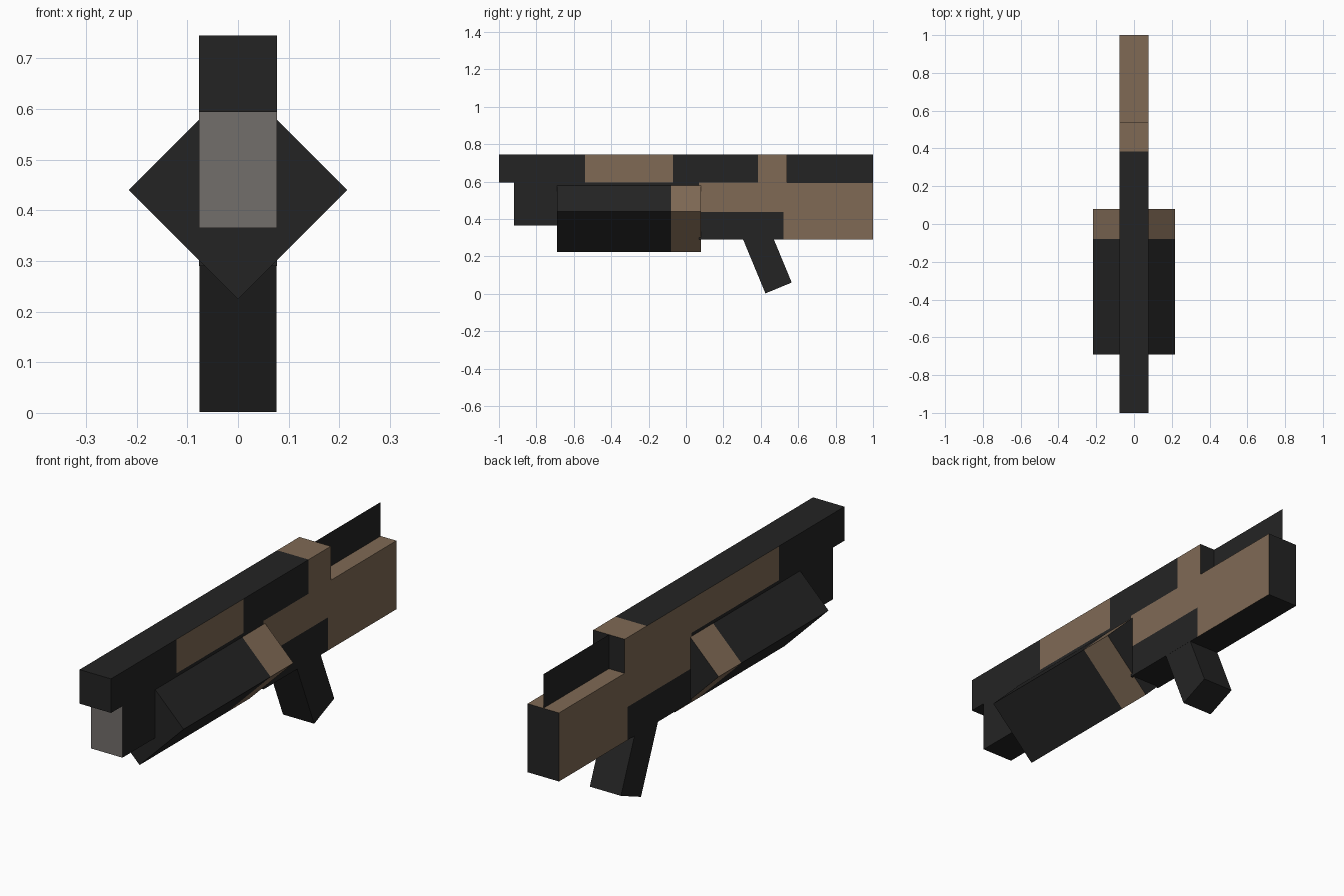
import bpy, bmesh, math
from mathutils import Vector, Matrix

if "Cube" in bpy.data.objects:
    bpy.data.objects.remove(bpy.data.objects["Cube"])

W = 0.077       # half width of the main body
SEAM = 0.594    # height where rail meets body
DARK, TAN, GREY = 0, 1, 2


def material(name, rgb):
    m = bpy.data.materials.new(name)
    m.diffuse_color = (*rgb, 1)
    m.use_nodes = True
    m.node_tree.nodes["Principled BSDF"].inputs["Base Color"].default_value = m.diffuse_color
    return m


MATS = [material("charcoal", (0.0175, 0.0175, 0.0175)),
        material("tan", (0.215, 0.144, 0.091)),
        material("muzzle grey", (0.170, 0.156, 0.146))]


def finish(name, bm, rule):
    """Colour the faces by a rule on centre and normal, then make the object."""
    bm.normal_update()
    for f in bm.faces:
        f.material_index = rule(f.calc_center_median(), f.normal)
    me = bpy.data.meshes.new(name)
    bm.to_mesh(me)
    bm.free()
    for m in MATS:
        me.materials.append(m)
    ob = bpy.data.objects.new(name, me)
    bpy.context.collection.objects.link(ob)
    return ob


def box(name, lo, hi, rule=lambda c, n: DARK, cuts=(), turn=None):
    """Box between two corners, cut along (axis, value) planes, then turned."""
    lo, hi = Vector(lo), Vector(hi)
    bm = bmesh.new()
    bmesh.ops.create_cube(bm, size=1)
    for v in bm.verts:
        v.co = (lo + hi) / 2 + v.co * (hi - lo)
    for axis, value in cuts:
        co, no = Vector(), Vector()
        co[axis], no[axis] = value, 1
        bmesh.ops.bisect_plane(bm, geom=bm.verts[:] + bm.edges[:] + bm.faces[:],
                               plane_co=co, plane_no=no)
    if turn:
        bmesh.ops.transform(bm, matrix=turn, verts=bm.verts)
    return finish(name, bm, rule)


# Top rail with tan patches, different on each side
def rail_rule(c, n):
    if n.z > 0.5:
        return TAN if c.y > 0.385 else DARK
    if n.x > 0.5:
        return TAN if -0.54 < c.y < -0.07 or c.y > 0.385 else DARK
    if n.x < -0.5:
        return TAN if c.y > -0.54 else DARK
    return DARK


box("top_rail", (-W, -1, SEAM), (W, 0.54, 0.745), rail_rule,
    [(1, -0.54), (1, -0.07), (1, 0.385)])

# Front body with grey muzzle face
box("front_body", (-W, -0.92, 0.365), (W, 0.07, SEAM),
    lambda c, n: GREY if n.y < -0.5 else DARK)


# Rear body and stock: tan sides and top, dark patch above the grip
def stock_rule(c, n):
    if n.z > 0.5:
        return TAN
    if abs(n.x) > 0.5 and (c.y > 0.52 or c.z > 0.437):
        return TAN
    return DARK


box("rear_body_and_stock", (-W, 0.07, 0.29), (W, 1, SEAM), stock_rule,
    [(1, 0.52), (2, 0.437)])

# Square magazine housing standing on its edge, with a tan band at the back
side = 0.216 / math.sqrt(2)


def housing_rule(c, n):
    if n.y > 0.5:
        return TAN if c.x < 0 else DARK
    return TAN if abs(n.y) < 0.5 and c.y > -0.08 else DARK


box("side_housing", (-side, -0.69, -side), (side, 0.08, side), housing_rule,
    [(1, -0.08)],
    Matrix.Translation((0, 0, 0.44)) @ Matrix.Rotation(math.radians(45), 4, 'Y'))

# Slanted grip, its top end buried in the body
box("grip", (-W + 0.0005, -0.076, 0), (W - 0.0005, 0.076, 0.40),
    turn=Matrix.Translation((0.0, 0.495, 0.031))
    @ Matrix.Rotation(math.radians(22.5), 4, 'X'))

# Thin upright sight plate behind the rail
bm = bmesh.new()
bm.faces.new([bm.verts.new((0, y, z)) for y, z in
              ((0.54, SEAM), (1, SEAM), (1, 0.745), (0.54, 0.745))])
finish("sight_plate", bm, lambda c, n: DARK)
